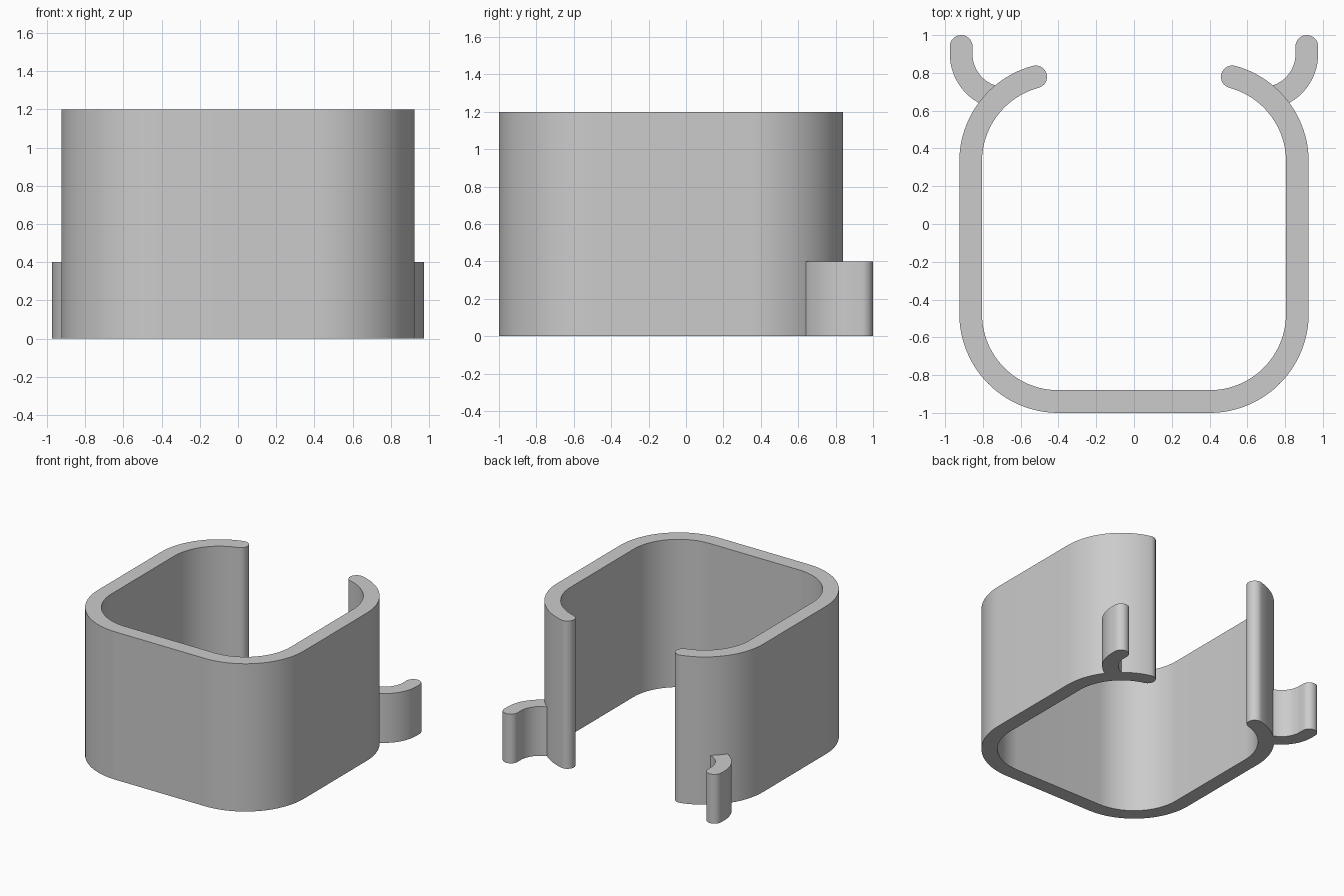
import bpy
import bmesh
from math import cos, sin, radians

default = bpy.data.objects.get("Cube")
if default:
    bpy.data.objects.remove(default, do_unlink=True)

HALF = 0.06      # half of the wall thickness
STEPS = 24       # segments per arc

grey = bpy.data.materials.new("plain grey")
grey.use_nodes = True
colour = (0.6, 0.6, 0.6, 1)
grey.diffuse_color = colour
grey.node_tree.nodes["Principled BSDF"].inputs["Base Color"].default_value = colour


def arc(cx, cy, r, start, end, steps=STEPS):
    """Points on an arc, angles in degrees."""
    angles = [radians(start + (end - start) * i / steps) for i in range(steps + 1)]
    return [(cx + r * cos(a), cy + r * sin(a)) for a in angles]


def bend(arcs, offset):
    """Chain of counter-clockwise arcs, offset outwards from the centre line."""
    return [p for cx, cy, r, a, b in arcs for p in arc(cx, cy, r + offset, a, b)]


def round_end(centre, start):
    """Half circle closing the strip, without its end points."""
    return arc(*centre, HALF, start, start + 180, 16)[1:-1]


def extrude(name, outline, height):
    """Upright prism from a flat outline."""
    bm = bmesh.new()
    base = bm.faces.new([bm.verts.new((x, y, 0)) for x, y in outline])
    top = bmesh.ops.extrude_face_region(bm, geom=[base], use_keep_orig=True)["geom"]
    bmesh.ops.translate(bm, vec=(0, 0, height),
                        verts=[v for v in top if isinstance(v, bmesh.types.BMVert)])
    bmesh.ops.recalc_face_normals(bm, faces=bm.faces)
    mesh = bpy.data.meshes.new(name)
    bm.to_mesh(mesh)
    bm.free()
    mesh.materials.append(grey)
    obj = bpy.data.objects.new(name, mesh)
    bpy.context.collection.objects.link(obj)
    bpy.ops.object.select_all(action="DESELECT")
    obj.select_set(True)
    bpy.context.view_layer.objects.active = obj
    bpy.ops.object.shade_smooth_by_angle(angle=radians(30))


# Open wall: four rounded corners joined by straight runs, gap at the back
X, R = 0.4, 0.465
BACK, FRONT, END = 0.33, -0.475, 75
wall = [(-X, BACK, R, 180 - END, 180), (-X, FRONT, R, 180, 270),
        (X, FRONT, R, 270, 360), (X, BACK, R, 0, END)]
middle = bend(wall, 0)
extrude("clip_wall",
        bend(wall, HALF) + round_end(middle[-1], END)
        + bend(wall, -HALF)[::-1] + round_end(middle[0], 360 - END), 1.2)

# Curved tabs low on the back corners, rooted inside the wall
tab = [(0.68, 0.9, 0.235, -78, 0)]
tip = (0.915, 0.94)
outline = (bend(tab, HALF) + arc(*tip, HALF, 0, 180, 16) + bend(tab, -HALF)[::-1])
for name, side in (("left_tab", 1), ("right_tab", -1)):
    extrude(name, [(side * x, y) for x, y in outline], 0.4)
